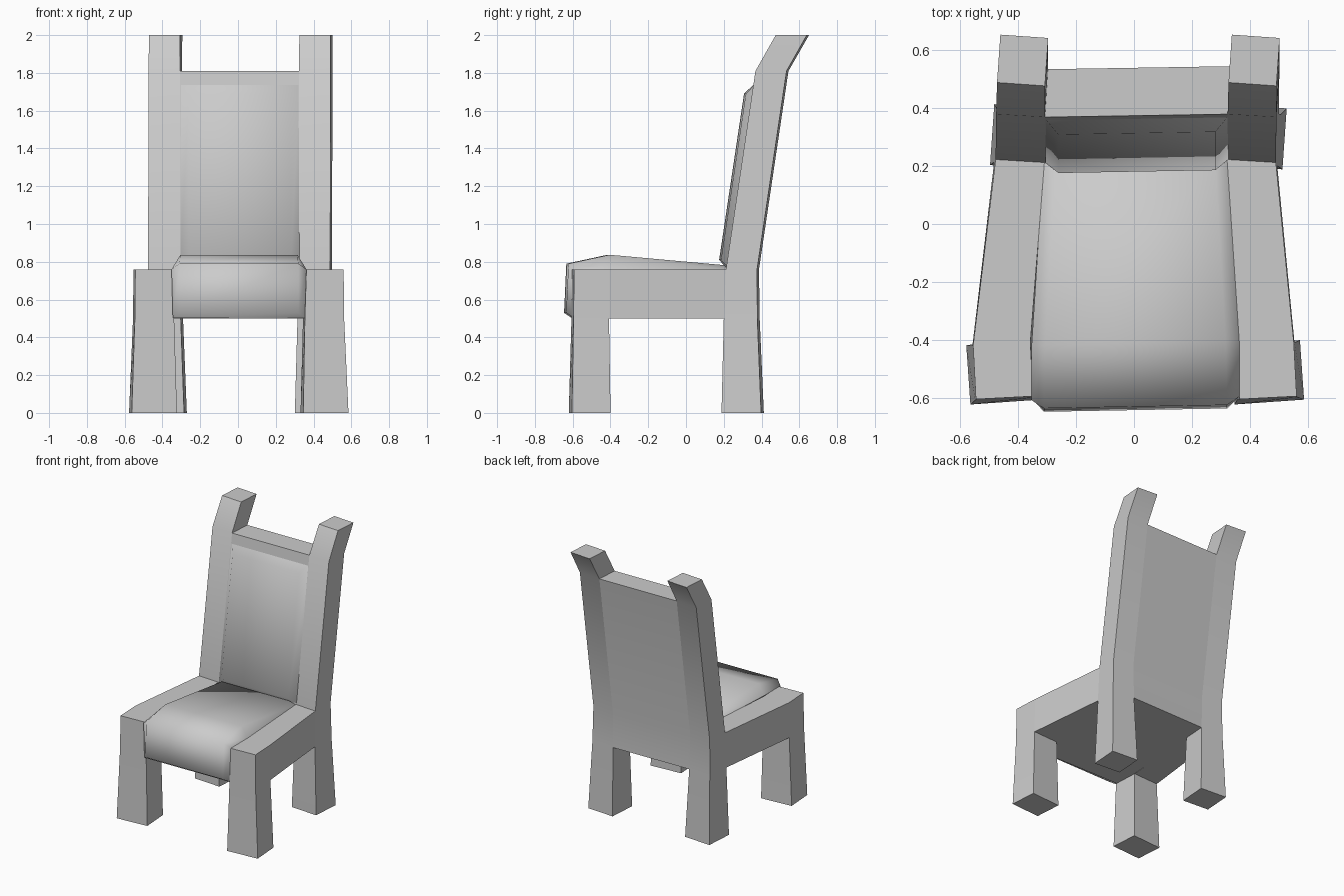
import bpy, bmesh
from math import radians
from mathutils import Matrix, Vector

cube = bpy.data.objects.get("Cube")
if cube:
    bpy.data.objects.remove(cube, do_unlink=True)

# Single plain grey material
grey = bpy.data.materials.new("plain_grey")
grey.use_nodes = True
grey.diffuse_color = (0.6, 0.6, 0.6, 1)
grey.node_tree.nodes["Principled BSDF"].inputs["Base Color"].default_value = grey.diffuse_color


def ring(cx, cy, w, d, turn, z):
    """Turned rectangle at height z: front left, front right, back right, back left on screen."""
    rot = Matrix.Rotation(radians(turn), 3, "Z")
    return [rot @ Vector((sx * w / 2, sy * d / 2, 0)) + Vector((cx, cy, z))
            for sx, sy in ((-1, -1), (1, -1), (1, 1), (-1, 1))]


def loft(name, rings, smooth_angle=30):
    """Skin a stack of four-point rings and cap both ends."""
    bm = bmesh.new()
    rows = [[bm.verts.new(p) for p in r] for r in rings]
    for a, b in zip(rows, rows[1:]):
        for i in range(4):
            j = (i + 1) % 4
            bm.faces.new((a[i], a[j], b[j], b[i]))
    bm.faces.new(rows[0])
    bm.faces.new(rows[-1])
    bmesh.ops.recalc_face_normals(bm, faces=bm.faces)
    mesh = bpy.data.meshes.new(name)
    bm.to_mesh(mesh)
    bm.free()
    mesh.materials.append(grey)
    obj = bpy.data.objects.new(name, mesh)
    bpy.context.collection.objects.link(obj)
    bpy.ops.object.select_all(action="DESELECT")
    obj.select_set(True)
    bpy.context.view_layer.objects.active = obj
    bpy.ops.object.shade_smooth_by_angle(angle=radians(smooth_angle))
    return obj


def pillow(name, rows, cx):
    """Padded cushion: each row is an outer and an inner (half width, y, z)."""
    def at(side, p):
        x = cx + side * p[0]
        return Vector((x, p[1] + 0.018 * x, p[2]))
    rings = [[at(-1, o), at(-1, i), at(1, i), at(1, o)] for o, i in rows]
    return loft(name, rings, 100)


# Legs, back posts and side rails, lightly twisted for a hand-made look
posts = {}
for side, label in ((-1, "right"), (1, "left")):
    def station(c, shift, *rest):
        return ring(side * c + shift, *rest)

    post = [station(0.398, 0.015, 0.30, 0.21, 0.21, -4, 0),
            station(0.398, 0.012, 0.295, 0.178, 0.178, -4, 0.5),
            station(0.398, 0.011, 0.299, 0.168, 0.165, -3.5, 0.76),
            station(0.398, 0.013, 0.455, 0.168, 0.165, -3.5, 1.81),
            station(0.398, 0.015, 0.563, 0.165, 0.165, -4, 2)]
    leg = [station(0.454, 0.004, -0.51, 0.24, 0.205, 4, 0),
           station(0.45, 0.003, -0.507, 0.208, 0.188, 3, 0.5),
           station(0.453, 0.003, -0.505, 0.197, 0.185, 3, 0.76)]
    loft(label + "_back_post", post)
    loft(label + "_front_leg", leg)
    loft(label + "_side_rail",
         [[leg[1][3], leg[1][2], leg[2][2], leg[2][3]],
          [post[1][0], post[1][1], post[2][1], post[2][0]]])
    posts[side] = post

# Back panel spans the inner faces of the two posts
loft("back_panel", [[lp[1], rp[0], rp[3], lp[2]]
                    for lp, rp in zip(posts[-1][1:4], posts[1][1:4])])

# Seat base between the rails
base = [(-0.355, -0.59), (0.358, -0.59), (0.33, 0.27), (-0.31, 0.27)]
loft("seat_base", [[Vector((x, y, z)) for x, y in base] for z in (0.5, 0.755)])

# Seat cushion rolling over the front edge
pillow("seat_cushion", [
    ((0.35, -0.6, 0.503), (0.315, -0.64, 0.53)),
    ((0.357, -0.6, 0.76), (0.315, -0.628, 0.79)),
    ((0.357, -0.41, 0.76), (0.31, -0.41, 0.837)),
    ((0.317, 0.215, 0.757), (0.275, 0.2, 0.782)),
], 0.005)

# Backrest cushion
pillow("backrest_cushion", [
    ((0.315, 0.217, 0.77), (0.27, 0.18, 0.81)),
    ((0.315, 0.366, 1.74), (0.27, 0.312, 1.69)),
], 0.01)
